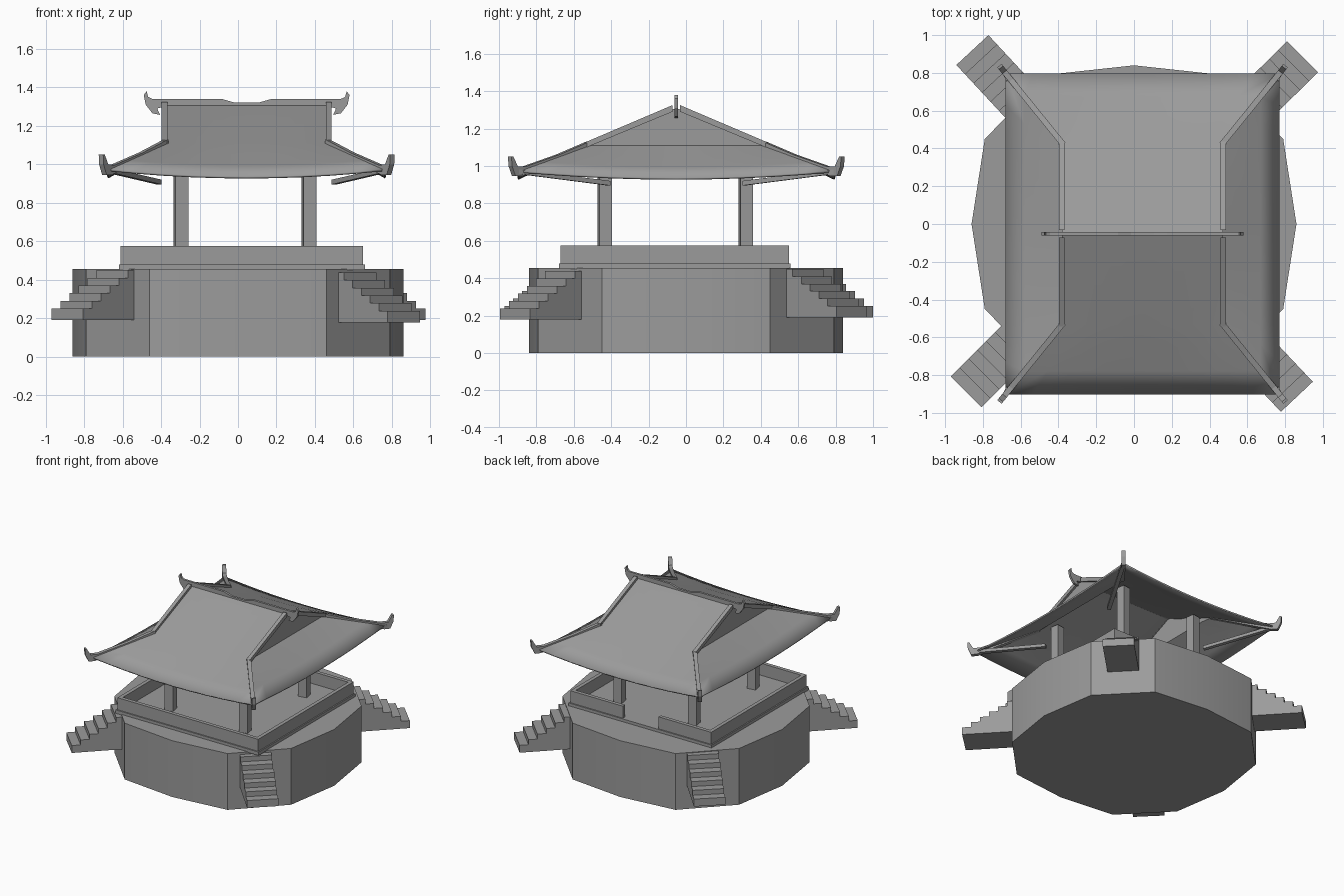
import bpy, bmesh, math
from mathutils import Matrix, Vector

cube = bpy.data.objects.get("Cube")
if cube:
    bpy.data.objects.remove(cube, do_unlink=True)

stone = bpy.data.materials.new("plain_grey")
stone.use_nodes = True
GREY = (0.33, 0.33, 0.33, 1)
stone.diffuse_color = GREY
stone.node_tree.nodes["Principled BSDF"].inputs["Base Color"].default_value = GREY


def finish(name, bm, smooth=False):
    bmesh.ops.recalc_face_normals(bm, faces=bm.faces)
    mesh = bpy.data.meshes.new(name)
    bm.to_mesh(mesh)
    bm.free()
    mesh.materials.append(stone)
    obj = bpy.data.objects.new(name, mesh)
    bpy.context.collection.objects.link(obj)
    if smooth:
        bpy.ops.object.select_all(action="DESELECT")
        obj.select_set(True)
        bpy.context.view_layer.objects.active = obj
        bpy.ops.object.shade_smooth_by_angle(angle=math.radians(30))
    return obj


def extrude(bm, points, offset):
    face = bm.faces.new([bm.verts.new(p) for p in points])
    top = bmesh.ops.extrude_face_region(bm, geom=[face])["geom"]
    bmesh.ops.translate(bm, vec=offset, verts=[v for v in top if isinstance(v, bmesh.types.BMVert)])


def prism(name, profile, width, origin=(0, 0, 0), angle=0.0):
    """Side profile (distance, height) given a width and turned about z."""
    bm = bmesh.new()
    extrude(bm, [(u, -width / 2, z) for u, z in profile], (0, width, 0))
    bm.transform(Matrix.Translation(origin) @ Matrix.Rotation(angle, 4, "Z"))
    return finish(name, bm)


def box(name, x0, x1, y0, y1, z0, z1, turn=0.0):
    profile = [(-(x1 - x0) / 2, z0), ((x1 - x0) / 2, z0), ((x1 - x0) / 2, z1), (-(x1 - x0) / 2, z1)]
    return prism(name, profile, y1 - y0, ((x0 + x1) / 2, (y0 + y1) / 2, 0), turn)


# Twelve-sided base
quarter = [(0.86, 0), (0.79, 0.45), (0.46, 0.79), (0, 0.84)]
half = quarter + [(-x, y) for x, y in reversed(quarter[:-1])]
outline = half + [(x, -y) for x, y in reversed(half[1:-1])]
bm = bmesh.new()
extrude(bm, [(x, y, 0) for x, y in outline], (0, 0, 0.455))
finish("base", bm, smooth=True)

# Platform floor and low walls, with an entry gap at the back
X0, X1, Y0, Y1, T = -0.61, 0.65, -0.67, 0.55, 0.03
FLOOR, RAIL = 0.478, 0.575
box("floor", X0 - 0.01, X1 + 0.01, Y0 - 0.01, Y1 + 0.01, 0.45, FLOOR)
box("front_wall", X0, X1, Y0, Y0 + T, FLOOR, RAIL)
box("right_wall", X0, X0 + T, Y0 + T, Y1 - T, FLOOR, RAIL)
box("left_wall", X1 - T, X1, Y0 + T, Y1 - T, FLOOR, RAIL)
box("back_wall_right", X0, -0.14, Y1 - T, Y1, FLOOR, RAIL)
box("back_wall_left", 0.18, X1, Y1 - T, Y1, FLOOR, RAIL)

# Four diagonal stairs
STEPS, R0, R1 = 6, 0.86, 1.257
for label, degrees, drop in (("back_left", 44.8, 0), ("back_right", 132.9, 0),
                             ("front_right", 225, 0), ("front_left", -46.7, 0.012)):
    tread = (R1 - R0) / STEPS
    profile = [(R0, 0.19), (R1, 0.19)]
    for i in range(STEPS):
        z = 0.25 + 0.04 * i
        profile += [(R1 - tread * i, z), (R1 - tread * (i + 1), z)]
    prism("stairs_" + label, profile, 0.232, (0, 0, -drop), math.radians(degrees))

# Columns
for x in (-0.297, 0.37):
    for y in (-0.435, 0.32):
        w = 0.034
        box("column", x - w, x + w, y - w, y + w, FLOOR, 1.12, math.radians(9))

# Hip-and-gable roof sheet with sagging eaves
CX, CY = 0.045, -0.052
OX, OY, IX, IY = 0.725, 0.85, 0.425, 0.48
BREAK, RIDGE, EAVE, LIFT = 1.11, 1.31, 0.937, 0.04
bm = bmesh.new()
signs = [(-1, -1), (1, -1), (1, 1), (-1, 1)]
COLS, ROWS = 10, 3
for k in range(4):
    a, b = signs[k], signs[(k + 1) % 4]
    grid = []
    for r in range(ROWS + 1):
        t = r / ROWS
        hx, hy = OX + (IX - OX) * t, OY + (IY - OY) * t
        row = []
        for c in range(COLS + 1):
            s = c / COLS
            eave = EAVE + LIFT * (2 * s - 1) ** 2
            row.append(bm.verts.new((hx * (a[0] + (b[0] - a[0]) * s),
                                     hy * (a[1] + (b[1] - a[1]) * s),
                                     eave + (BREAK - eave) * t)))
        grid.append(row)
    for r in range(ROWS):
        for c in range(COLS):
            bm.faces.new((grid[r][c], grid[r][c + 1], grid[r + 1][c + 1], grid[r + 1][c]))
    # Upper slope above the front and back, gable triangle above the sides
    if k % 2 == 0:
        tops = [bm.verts.new((v.co.x, 0, RIDGE)) for v in grid[-1]]
        for c in range(COLS):
            bm.faces.new((grid[-1][c], grid[-1][c + 1], tops[c + 1], tops[c]))
    else:
        peak = bm.verts.new((a[0] * IX, 0, RIDGE))
        bm.faces.new(grid[-1] + [peak])
bmesh.ops.remove_doubles(bm, verts=bm.verts, dist=0.0005)
bm.transform(Matrix.Translation((CX, CY, 0)))
roof = finish("roof", bm, smooth=True)
shell = roof.modifiers.new("thickness", "SOLIDIFY")
shell.thickness = 0.012
shell.offset = -1

# Main ridge with curled ends
ridge_half = [(0.06, 1.32), (0.13, 1.34), (0.49, 1.34), (0.512, 1.35), (0.52, 1.38), (0.535, 1.36),
              (0.525, 1.31), (0.49, 1.265), (0.45, 1.257), (0.465, 1.29), (0.44, 1.297)]
prism("main_ridge", ridge_half + [(-u, z) for u, z in reversed(ridge_half)], 0.018, (CX, CY, 0))

# Gable edges, hip ridges with horns, and rafters under the corners
gable_edge = [(0.02, 1.325), (0.49, 1.125), (0.49, 1.095), (0.02, 1.29)]
hip = [(-0.01, 1.13), (0.2, 1.06), (0.43, 0.997), (0.485, 0.998), (0.515, 1.05), (0.528, 1.05),
       (0.525, 1.0), (0.5, 0.945), (0.455, 0.945), (-0.01, 1.095)]
start, corner = Vector((0.455, 0.36)), Vector((OX, OY))
span = (corner - start).length
rafter = [(0, 0.895), (span, 0.958), (span, 0.982), (0, 0.92)]
for sx, sy in signs:
    side = ("back_" if sy > 0 else "front_") + ("left" if sx > 0 else "right")
    prism("gable_edge_" + side, gable_edge, 0.03, (CX + sx * 0.427, CY, 0), sy * math.pi / 2)
    prism("hip_ridge_" + side, hip, 0.03, (CX + sx * IX, CY + sy * IY, 0),
          math.atan2(sy * (OY - IY), sx * (OX - IX)))
    prism("rafter_" + side, rafter, 0.03, (CX + sx * start.x, CY + sy * start.y, 0),
          math.atan2(sy * (corner.y - start.y), sx * (corner.x - start.x)))
